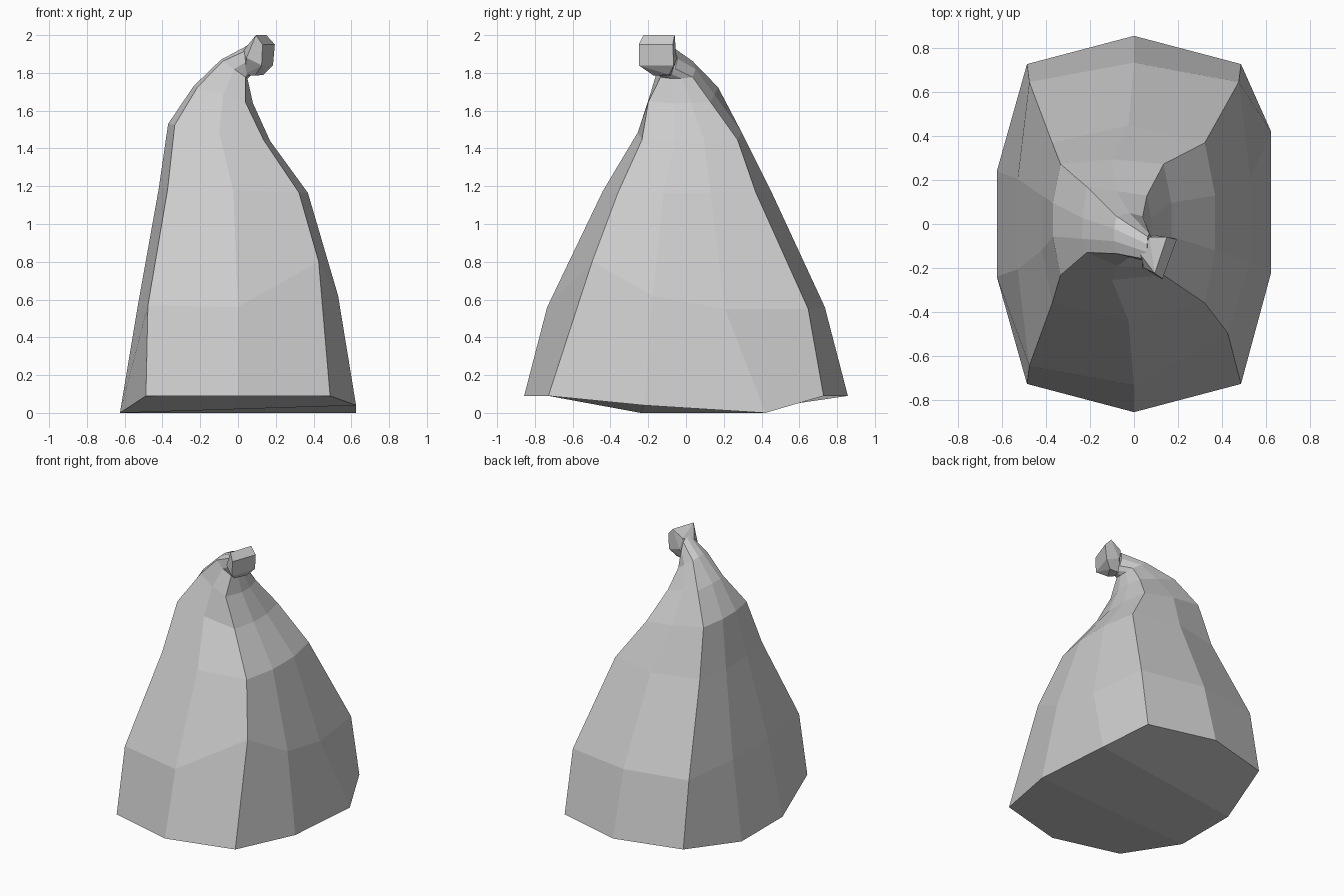
import bpy, bmesh
from mathutils import Vector

if "Cube" in bpy.data.objects:
    bpy.data.objects.remove(bpy.data.objects["Cube"], do_unlink=True)

# One plain cloth colour
cloth = bpy.data.materials.new("light_grey_cloth")
cloth.use_nodes = True
grey = (0.6, 0.6, 0.6, 1)
cloth.diffuse_color = grey
cloth.node_tree.nodes["Principled BSDF"].inputs["Base Color"].default_value = grey


def finish(bm, name):
    bmesh.ops.recalc_face_normals(bm, faces=bm.faces)
    mesh = bpy.data.meshes.new(name)
    bm.to_mesh(mesh)
    bm.free()
    mesh.materials.append(cloth)
    obj = bpy.data.objects.new(name, mesh)
    bpy.context.collection.objects.link(obj)
    return obj


def section(corner_x, corner_y, side=0.28):
    """Ten-sided unit outline, anticlockwise from the front centre."""
    right = [(corner_x, -corner_y), (1, -side), (1, side), (corner_x, corner_y)]
    left = [(-x, y) for x, y in reversed(right)]
    return [(0, -1)] + right + [(0, 1)] + left


# Sack rings: centre x, y, z; half width, half depth; corner x, y; drop to the left side
rings = [
    (0, 0, 0.05, 0.625, 0.857, 0.78, 0.85, 0),
    (0, 0, 0.56, 0.53, 0.735, 0.9, 0.88, 0.01),
    (-0.025, 0.005, 1.175, 0.395, 0.445, 0.88, 0.82, 0.01),
    (-0.1, 0.02, 1.485, 0.27, 0.275, 0.87, 0.92, 0.045),
    (-0.078, -0.02, 1.685, 0.157, 0.17, 0.87, 0.88, 0.045),
    (-0.02, -0.05, 1.82, 0.07, 0.1, 0.85, 0.85, 0.05),
    (0.07, -0.11, 1.875, 0.01, 0.065, 0.7, 0.8, 0.075),
]
# Small irregular folds: (ring, column) -> offset
folds = {
    (0, 2): (0, 0.02, 0.04),
    (0, 3): (0, 0.18, 0),
    (1, 1): (-0.05, 0.15, 0.25),
    (1, 2): (0, 0.03, 0.07),
    (4, 1): (-0.02, -0.03, 0),
    (4, 9): (0, 0.04, 0),
    (4, 6): (0, 0.04, 0),
}

# Sack body lofted through the rings
bm = bmesh.new()
loops = []
for r, (cx, cy, cz, hx, hy, kx, ky, drop) in enumerate(rings):
    loop = []
    for c, (ux, uy) in enumerate(section(kx, ky)):
        z = cz - drop * ux
        if r == 0:                       # base curls up at front and back
            z = 0.09 if abs(uy) > 0.5 else 0
        point = Vector((cx + hx * ux, cy + hy * uy, z))
        loop.append(bm.verts.new(point + Vector(folds.get((r, c), (0, 0, 0)))))
    loops.append(loop)
for low, high in zip(loops, loops[1:]):
    for i in range(len(low)):
        j = (i + 1) % len(low)
        bm.faces.new((low[i], low[j], high[j], high[i]))
for cap in ((0, 1, 2, 8, 9), (2, 3, 7, 8), (3, 4, 5, 6, 7)):
    bm.faces.new([loops[0][i] for i in cap])
bm.faces.new(loops[-1])
finish(bm, "sack_body")

# Faceted gathered end: pairs of points wrapped in a hull
bm = bmesh.new()
knot = [
    (0.095, -0.225, 2.0), (0.15, -0.06, 2.0),       # top edge
    (0.13, -0.25, 1.95), (0.195, -0.07, 1.95),      # upper rim
    (0.125, -0.25, 1.84), (0.185, -0.065, 1.84),    # lower rim
    (0.09, -0.17, 1.785), (0.135, -0.09, 1.79),     # bottom edge
    (0.045, -0.2, 1.88), (0.09, -0.05, 1.87),       # back of the flare
    (0.03, -0.14, 1.92), (0.07, -0.06, 1.95),
    (0.035, -0.13, 1.79), (0.05, -0.08, 1.785),     # waist underside
]
verts = [bm.verts.new(p) for p in knot]
hull = bmesh.ops.convex_hull(bm, input=verts)
loose = [v for v in bm.verts if not v.link_faces]
bmesh.ops.delete(bm, geom=loose, context="VERTS")
bmesh.ops.dissolve_limit(bm, angle_limit=0.12, verts=bm.verts, edges=bm.edges)
finish(bm, "gathered_end")
